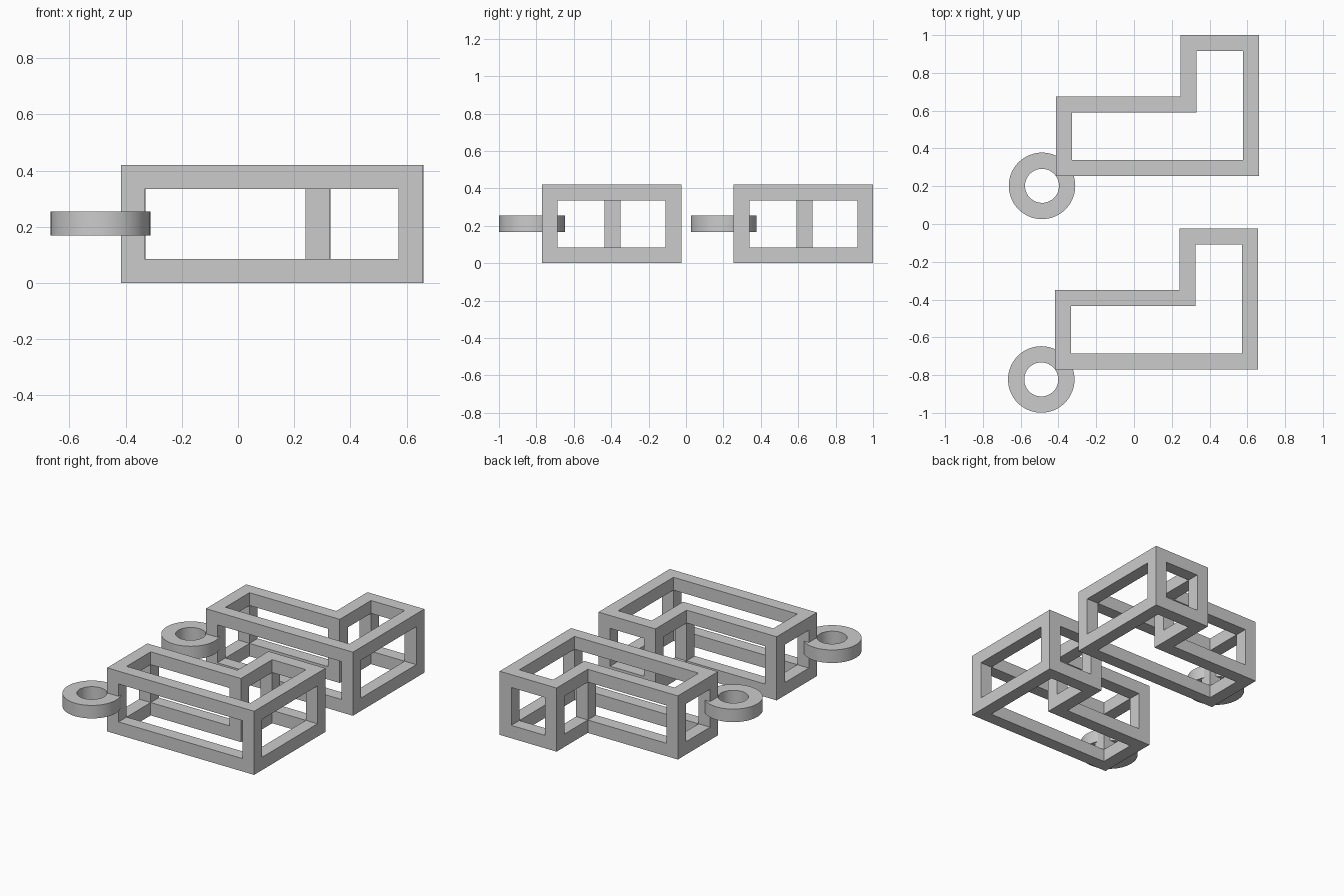
import bpy, bmesh
from math import cos, sin, tau

if "Cube" in bpy.data.objects:
    bpy.data.objects.remove(bpy.data.objects["Cube"])

# Grid lines of the L-shaped frame; bars fill cells between them
XS = [-0.413, -0.329, 0.245, 0.330, 0.576, 0.661]
YS = [0.255, 0.339, 0.590, 0.675, 0.916, 1.0]
ZS = [0.0, 0.085, 0.335, 0.42]
RAIL = ["11111", "10001", "11101", "00101", "00111"]   # rails, front row first
POST = ["10001", "00000", "10100", "00000", "00101"]   # corner posts


def finish(bm, name):
    bmesh.ops.recalc_face_normals(bm, faces=bm.faces[:])
    me = bpy.data.meshes.new(name)
    bm.to_mesh(me)
    bm.free()
    ob = bpy.data.objects.new(name, me)
    bpy.context.collection.objects.link(ob)
    return ob


def filled(c):
    i, j, k = c
    if not (0 <= i < 5 and 0 <= j < 5 and 0 <= k < 3):
        return False
    return (POST if k == 1 else RAIL)[j][i] == "1"


def make_frame(name, dx, dy):
    bm = bmesh.new()
    verts = {}

    def vert(p):
        if p not in verts:
            verts[p] = bm.verts.new((XS[p[0]] + dx, YS[p[1]] + dy, ZS[p[2]]))
        return verts[p]

    cells = [(i, j, k) for i in range(5) for j in range(5) for k in range(3)]
    for c in filter(filled, cells):
        for axis in range(3):
            for side in (0, 1):
                n = list(c)
                n[axis] += 2 * side - 1
                if filled(n):
                    continue
                u, v = (axis + 1) % 3, (axis + 2) % 3
                quad = []
                for a, b in ((0, 0), (1, 0), (1, 1), (0, 1)):
                    p = list(c)
                    p[axis] += side
                    p[u] += a
                    p[v] += b
                    quad.append(vert(tuple(p)))
                bm.faces.new(quad if side else quad[::-1])
    return finish(bm, name)


def make_ring(name, x, y, outer=0.176, inner=0.09, z0=0.168, z1=0.254, n=64):
    bm = bmesh.new()
    profile = ((outer, z0), (outer, z1), (inner, z1), (inner, z0))
    rings = [[bm.verts.new((x + r * cos(tau * s / n), y + r * sin(tau * s / n), z))
              for r, z in profile] for s in range(n)]
    for s in range(n):
        a, b = rings[s], rings[(s + 1) % n]
        for q in range(4):
            t = (q + 1) % 4
            bm.faces.new((a[q], b[q], b[t], a[t]))
    ob = finish(bm, name)
    bpy.ops.object.select_all(action='DESELECT')
    ob.select_set(True)
    bpy.context.view_layer.objects.active = ob
    bpy.ops.object.shade_smooth_by_angle()
    return ob


# Two identical hangers: open frame plus hanging ring
for label, dx, dy in (("back", 0.0, 0.0), ("front", -0.004, -1.025)):
    make_frame(label + "_frame", dx, dy)
    make_ring(label + "_ring", -0.487 + dx, 0.202 + dy)
